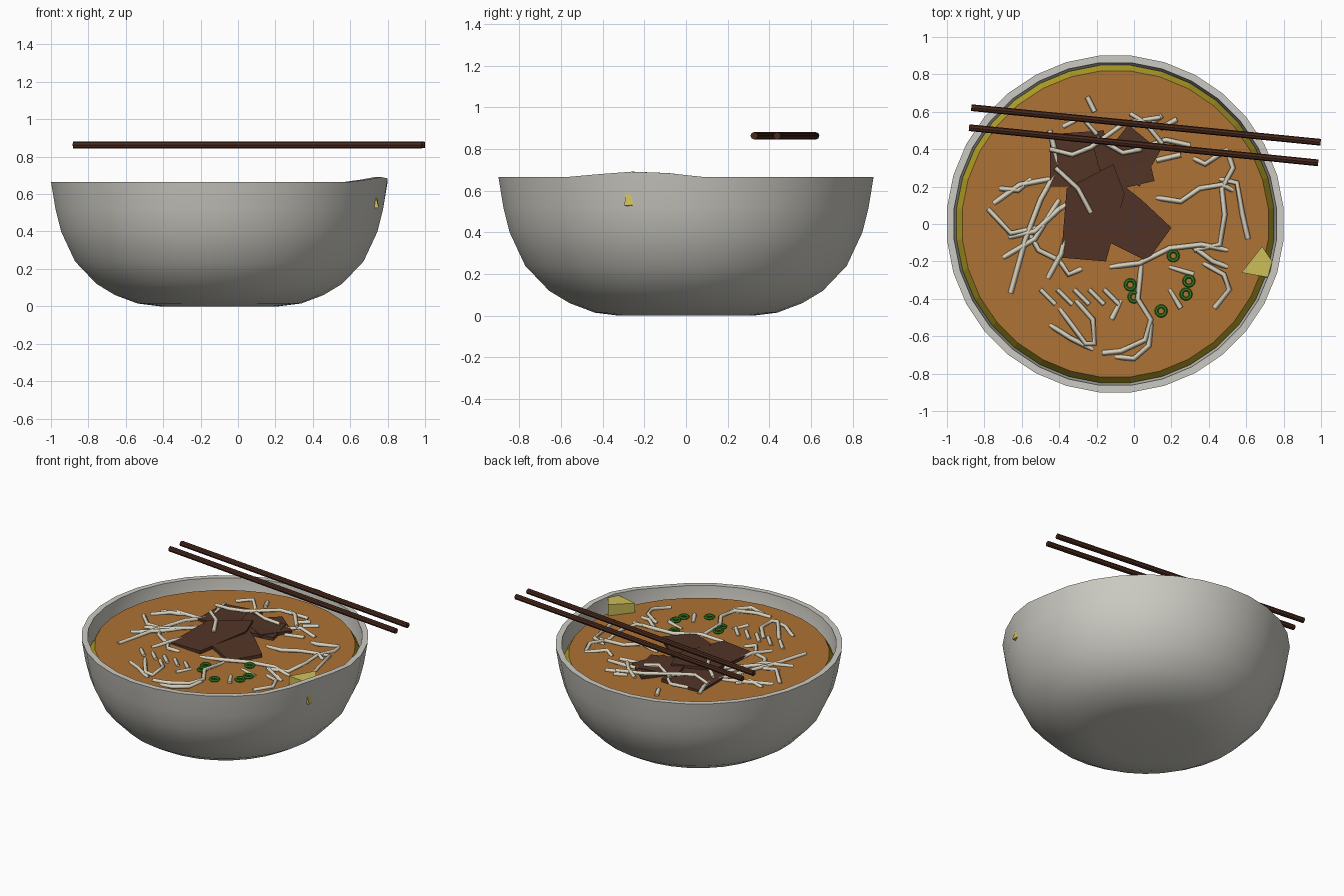
import bpy, bmesh, math
from mathutils import Vector, Matrix

if "Cube" in bpy.data.objects:
    bpy.data.objects.remove(bpy.data.objects["Cube"])

CX = -0.10      # bowl axis
N = 32          # sides around the bowl


def mat(name, rgb):
    m = bpy.data.materials.new(name)
    m.diffuse_color = (*rgb, 1)
    m.use_nodes = True
    m.node_tree.nodes["Principled BSDF"].inputs["Base Color"].default_value = m.diffuse_color
    return m


WHITE = mat("bowl_white", (0.60, 0.59, 0.54))
BROTH = mat("broth_orange", (0.42, 0.17, 0.035))
OIL = mat("oil_yellow", (0.46, 0.36, 0.02))
NOODLE = mat("noodle_cream", (0.68, 0.63, 0.50))
MEAT = mat("meat_brown", (0.085, 0.034, 0.020))
GREEN = mat("onion_green", (0.035, 0.22, 0.015))
LEMON = mat("wedge_yellow", (0.62, 0.53, 0.10))
WOOD = mat("dark_wood", (0.065, 0.022, 0.012))


def finish(bm, name, *mats):
    me = bpy.data.meshes.new(name)
    bmesh.ops.recalc_face_normals(bm, faces=bm.faces)
    bm.to_mesh(me)
    bm.free()
    ob = bpy.data.objects.new(name, me)
    bpy.context.collection.objects.link(ob)
    for m in mats:
        me.materials.append(m)
    return ob


def smooth(ob, angle=40):
    bpy.ops.object.select_all(action='DESELECT')
    ob.select_set(True)
    bpy.context.view_layer.objects.active = ob
    bpy.ops.object.shade_smooth_by_angle(angle=math.radians(angle))


def lathe(bm, profile, cap_start=True, cap_end=True):
    rings = []
    for r, z in profile:
        rings.append([bm.verts.new((CX + r * math.cos((i + .5) * math.tau / N),
                                    r * math.sin((i + .5) * math.tau / N), z))
                      for i in range(N)])
    for a, b in zip(rings, rings[1:]):
        for i in range(N):
            j = (i + 1) % N
            bm.faces.new((a[i], a[j], b[j], b[i]))
    if cap_start:
        bm.faces.new(rings[0])
    if cap_end:
        bm.faces.new(rings[-1])


# Bowl: outer wall, rim, inner wall
bm = bmesh.new()
lathe(bm, [(.32, 0), (.44, .015), (.56, .06), (.66, .12), (.775, .24), (.85, .40),
           (.88, .52), (.904, .665), (.866, .665), (.856, .54), (.80, .36),
           (.66, .17), (.45, .06), (.30, .04)])
# Raised lip beside the wedge
for v in bm.verts:
    a = math.atan2(v.co.y, v.co.x - CX)
    d = abs(a + math.radians(15)) / math.radians(20)
    if v.co.z > .66 and d < 1:
        v.co.z += .026 * math.cos(d * math.pi / 2)
bowl = finish(bm, "bowl", WHITE)
smooth(bowl)

# Broth disc with a sloping oily edge
bm = bmesh.new()
lathe(bm, [(.853, .545), (.822, .60)], cap_start=False)
broth = finish(bm, "broth", BROTH, OIL)
for p in broth.data.polygons:
    p.material_index = 0 if p.normal.z > .95 else 1


# Chopsticks: two hexagonal rods
def rod(name, a, b, r):
    a, b = Vector(a), Vector(b)
    bm = bmesh.new()
    bmesh.ops.create_cone(bm, segments=8, radius1=r, radius2=r,
                          depth=(b - a).length, cap_ends=True)
    q = (b - a).to_track_quat('Z', 'Y').to_matrix().to_4x4()
    bm.transform(Matrix.Translation((a + b) / 2) @ q)
    return finish(bm, name, WOOD)


rod("chopstick_back", (-.87, .622, .863), (.998, .437, .863), .018)
rod("chopstick_front", (-.882, .515, .863), (.985, .327, .863), .018)


# Prism from corner points (bottom shift lets the side flare)
def slab(name, pts, zs, thick, m, flare=(0, 0)):
    bm = bmesh.new()
    top = [bm.verts.new((x, y, z)) for (x, y), z in zip(pts, zs)]
    bot = [bm.verts.new((x, y, z - thick)) for (x, y), z in zip(pts, zs)]
    bot[-1].co.x += flare[0]
    bot[-1].co.y += flare[1]
    bm.faces.new(top)
    bm.faces.new(bot[::-1])
    n = len(pts)
    for i in range(n):
        j = (i + 1) % n
        bm.faces.new((top[i], bot[i], bot[j], top[j]))
    return finish(bm, name, m)


# Meat slices, loosely stacked
slab("meat_slice_left", [(-.45, .48), (-.16, .50), (-.14, .20), (-.45, .20)],
     (.612, .628, .628, .614), .022, MEAT)
slab("meat_slice_back", [(-.03, .53), (.14, .39), (.03, .20), (-.20, .32)],
     (.615, .615, .63, .634), .022, MEAT)
slab("meat_slice_middle", [(-.22, .42), (.06, .44), (.11, .23), (-.15, .17)],
     (.637, .62, .62, .637), .022, MEAT)
slab("meat_slice_right", [(-.10, .24), (.04, .13), (.20, -.02), (.07, -.20), (-.13, -.10)],
     (.64, .633, .625, .615, .63), .022, MEAT)
slab("meat_slice_front", [(-.36, .19), (-.11, .32), (-.05, .16), (-.15, -.20), (-.39, -.18)],
     (.632, .65, .648, .622, .612), .022, MEAT)

# Yellow wedge resting against the rim, one corner through the wall
slab("citrus_wedge", [(.575, -.26), (.685, -.12), (.738, -.20), (.715, -.285)],
     (.665, .678, .682, .672), .145, LEMON, (.037, -.010))

# Spring onion rings
for k, (x, y) in enumerate([(-.02, -.325), (0, -.39), (.145, -.465),
                            (.278, -.375), (.293, -.305), (.21, -.17)]):
    bpy.ops.mesh.primitive_torus_add(major_segments=14, minor_segments=6,
                                     major_radius=.025, minor_radius=.010,
                                     location=(x, y, .607))
    ring = bpy.context.object
    ring.name = f"onion_ring_{k + 1}"
    ring.data.materials.append(GREEN)


# Noodles: thin angular strands whose ends dip into the broth
def noodles(name, paths, z, r=.0145):
    cu = bpy.data.curves.new(name, 'CURVE')
    cu.dimensions = '3D'
    cu.bevel_depth = r
    cu.bevel_resolution = 0
    cu.use_fill_caps = True
    for path in paths:
        sp = cu.splines.new('POLY')
        n = len(path)
        sp.points.add(n - 1)
        for i, (x, y) in enumerate(path):
            dip = .012 if i in (0, n - 1) else 0
            sp.points[i].co = (x, y, z - dip + .006 * (i % 2), 1)
    ob = bpy.data.objects.new(name, cu)
    bpy.context.collection.objects.link(ob)
    ob.data.materials.append(NOODLE)
    bpy.ops.object.select_all(action='DESELECT')
    ob.select_set(True)
    bpy.context.view_layer.objects.active = ob
    bpy.ops.object.convert(target='MESH')


noodles("noodles_left", [
    [(-.41, .29), (-.50, .13), (-.58, -.08), (-.66, -.37)],
    [(-.75, .11), (-.61, .21), (-.45, .24)],
    [(-.78, .08), (-.66, -.05), (-.51, -.02)],
    [(-.70, -.18), (-.53, -.08), (-.40, .13)],
    [(-.67, -.07), (-.53, -.04), (-.40, .08), (-.33, .12)],
    [(-.56, -.05), (-.51, -.14), (-.39, -.20)],
    [(-.46, -.29), (-.39, -.16), (-.36, -.05)],
    [(-.72, .19), (-.62, .18), (-.55, .24)],
    [(-.41, -.18), (-.35, -.27), (-.28, -.24)]], .609)
noodles("noodles_on_meat", [
    [(-.45, .40), (-.33, .37), (-.23, .41), (-.05, .54), (.14, .57)],
    [(-.42, .30), (-.30, .19), (-.23, .06)],
    [(-.38, .52), (-.28, .57), (-.20, .48)],
    [(-.02, .59), (.06, .54), (.15, .43)],
    [(-.20, .46), (-.06, .38), (.04, .40)]], .644, .0135)
noodles("noodles_back", [
    [(-.25, .68), (-.21, .60)], [(-.45, .50), (-.43, .42), (-.41, .32)],
    [(.06, .41), (.17, .45), (.30, .42)], [(.12, .34), (.25, .37)],
    [(.08, .53), (.15, .58)], [(.14, .51), (.23, .56)]], .612)
noodles("noodles_right", [
    [(.12, .14), (.25, .12), (.35, .19), (.47, .21), (.53, .18)],
    [(.50, .39), (.53, .30), (.47, .19), (.485, .05), (.46, -.11), (.32, -.14)],
    [(.46, .24), (.55, .22), (.58, .05), (.61, -.08)],
    [(.32, .35), (.38, .32), (.50, .40)],
    [(.37, -.21), (.48, -.27), (.51, -.35), (.43, -.45)],
    [(.30, -.11), (.42, -.20), (.50, -.23)]], .607)
noodles("noodles_front", [
    [(-.13, -.23), (.03, -.21), (.19, -.13), (.36, -.11), (.50, -.14)],
    [(.04, -.21), (.02, -.40), (.09, -.51), (.06, -.62), (-.07, -.68), (-.17, -.69)],
    [(-.40, -.45), (-.26, -.64), (-.21, -.64), (-.22, -.51), (-.31, -.41)],
    [(-.45, -.54), (-.34, -.61), (-.22, -.67)],
    [(-.10, -.71), (0, -.72), (.08, -.65), (.09, -.53)],
    [(.19, -.35), (.25, -.45)], [(.19, -.23), (.32, -.27)],
    [(-.07, -.41), (-.12, -.51)]], .607)
# Short pieces where one strand weaves through the surface
noodles("noodle_weave", [[(x - .04, -.35), (x + .04, -.43)]
                         for x in (-.46, -.37, -.28, -.20, -.12)], .612, .013)
